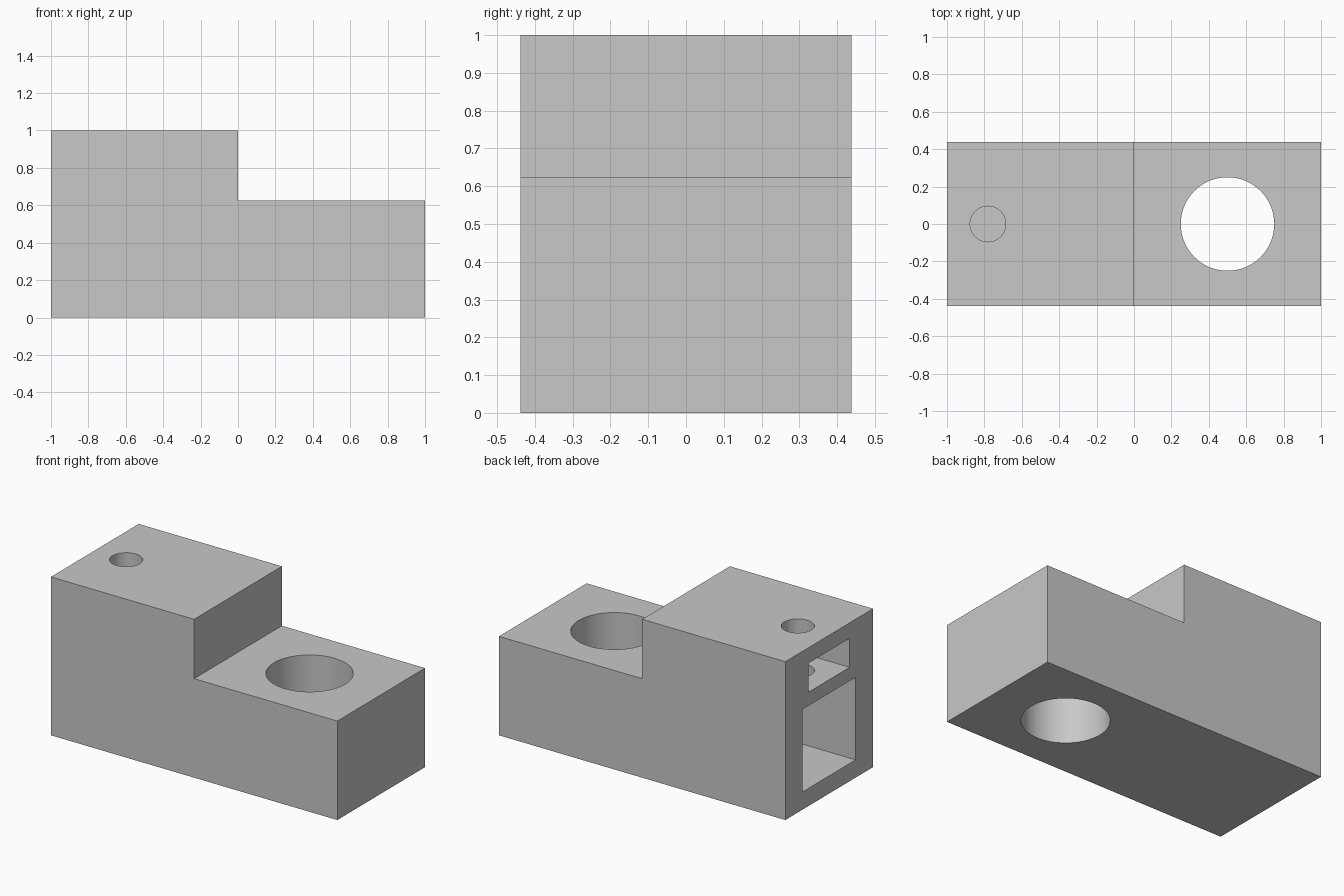
import bpy
import bmesh
import math

cube = bpy.data.objects.get("Cube")
if cube:
    bpy.data.objects.remove(cube, do_unlink=True)

grey = bpy.data.materials.new("plain_grey")
grey.use_nodes = True
colour = (0.58, 0.58, 0.58, 1)
grey.diffuse_color = colour
grey.node_tree.nodes["Principled BSDF"].inputs["Base Color"].default_value = colour

HALF_WIDTH = 0.4375


def add_object(name, bm):
    bmesh.ops.recalc_face_normals(bm, faces=bm.faces)
    mesh = bpy.data.meshes.new(name)
    bm.to_mesh(mesh)
    bm.free()
    mesh.materials.append(grey)
    obj = bpy.data.objects.new(name, mesh)
    bpy.context.collection.objects.link(obj)
    return obj


def prism(name, profile, half_width):
    """Extrude an x-z profile symmetrically along y."""
    bm = bmesh.new()
    face = bm.faces.new([bm.verts.new((x, -half_width, z)) for x, z in profile])
    extruded = bmesh.ops.extrude_face_region(bm, geom=[face])["geom"]
    moved = [v for v in extruded if isinstance(v, bmesh.types.BMVert)]
    bmesh.ops.translate(bm, verts=moved, vec=(0, 2 * half_width, 0))
    return add_object(name, bm)


def pocket(name, end, half_width, bottom, top):
    """Rectangular cutter entering from the tall end."""
    start = -1.1
    return prism(name, [(start, bottom), (end, bottom), (end, top), (start, top)], half_width)


def bore(name, x, radius, bottom, top):
    """Round vertical cutter."""
    bm = bmesh.new()
    bmesh.ops.create_cone(bm, cap_ends=True, segments=64, radius1=radius,
                          radius2=radius, depth=top - bottom)
    bmesh.ops.translate(bm, verts=bm.verts, vec=(x, 0, (top + bottom) / 2))
    return add_object(name, bm)


# Stepped body
body = prism("stepped_block",
             [(-1, 0), (1, 0), (1, 0.625), (0, 0.625), (0, 1), (-1, 1)], HALF_WIDTH)

# Large through hole, two end pockets, and a small hole linking the pockets
cutters = [
    bore("large_hole_cutter", 0.5, 0.25, -0.1, 0.8),
    pocket("lower_pocket_cutter", -0.5, 0.264, 0.112, 0.633),
    pocket("upper_pocket_cutter", -0.5, 0.204, 0.719, 0.902),
    bore("small_hole_cutter", -0.781, 0.095, 0.4, 1.1),
]

bpy.ops.object.select_all(action="DESELECT")
bpy.context.view_layer.objects.active = body
body.select_set(True)
for cutter in cutters:
    cutter.hide_render = True
    cut = body.modifiers.new(cutter.name, "BOOLEAN")
    cut.operation = "DIFFERENCE"
    cut.solver = "EXACT"
    cut.object = cutter
    bpy.ops.object.modifier_apply(modifier=cut.name)
    bpy.data.objects.remove(cutter, do_unlink=True)

# Round walls smooth, rims and corners sharp
bpy.ops.object.shade_smooth_by_angle(angle=math.radians(30))
